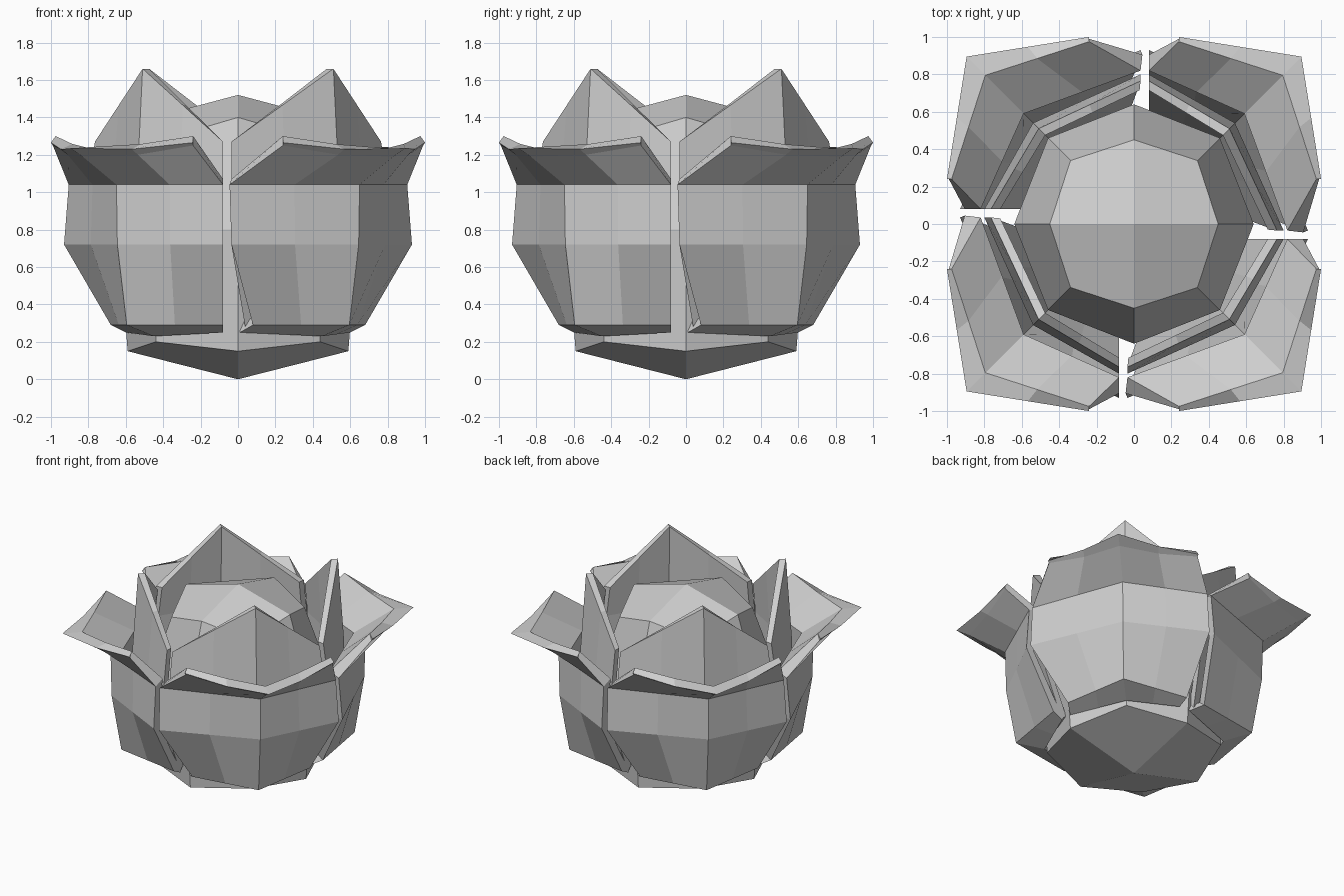
import bpy, bmesh, math
from mathutils import Matrix, Vector

if "Cube" in bpy.data.objects:
    bpy.data.objects.remove(bpy.data.objects["Cube"])

grey = bpy.data.materials.new("plain grey")
grey.diffuse_color = (0.62, 0.62, 0.62, 1)
grey.use_nodes = True
grey.node_tree.nodes["Principled BSDF"].inputs["Base Color"].default_value = grey.diffuse_color


def add_object(name, bm):
    mesh = bpy.data.meshes.new(name)
    bm.to_mesh(mesh)
    bm.free()
    mesh.materials.append(grey)
    ob = bpy.data.objects.new(name, mesh)
    bpy.context.collection.objects.link(ob)


def petal_row(x, y, z, mid, mid_z, sag=0.0):
    """Five points across a petal, from its left end round its middle ridge."""
    left = Vector((x, y, z))
    middle = Vector((mid, -mid, mid_z))
    right = Vector((-y, min(-x, -0.08), z))
    drop = Vector((0, 0, sag))
    return (left, (left + middle) / 2 - drop, middle,
            (middle + right) / 2 - drop, right)


def petal(name, rows, turn):
    """Closed shell: rows run up the outside and back down the inside."""
    bm = bmesh.new()
    grid = [[bm.verts.new(p) for p in petal_row(*row)] for row in rows]
    n = len(grid)
    for k in range(n):
        low, high = grid[k], grid[(k + 1) % n]
        for i in range(4):
            bm.faces.new((low[i], low[i + 1], high[i + 1], high[i]))
    # End caps join each outside row to the inside row behind it
    for side in (0, 4):
        for k in range((n - 1) // 2):
            loop = [k, k + 1, n - 2 - k, n - 1 - k]
            loop = list(dict.fromkeys(loop))
            bm.faces.new([grid[j][side] for j in loop])
    bmesh.ops.recalc_face_normals(bm, faces=bm.faces[:])
    bm.transform(Matrix.Rotation(turn, 4, 'Z'))
    add_object(name, bm)


# Central bud: a cube with 2 x 2 faces per side, rounded by ring
bm = bmesh.new()
bmesh.ops.create_cube(bm, size=2)
bmesh.ops.subdivide_edges(bm, edges=bm.edges[:], cuts=1, use_grid_fill=True)
# level: (pole z, axis radius, axis z, corner radius, corner z)
levels = {1: (1.52, 0.45, 1.40, 0.48, 1.30),
          0: (0.80, 0.64, 0.80, 0.65, 0.80),
          -1: (0.0, 0.59, 0.15, 0.62, 0.20)}
for v in bm.verts:
    x, y, level = (round(c) for c in v.co)
    pole_z, axis_r, axis_z, corner_r, corner_z = levels[level]
    if x and y:
        r = corner_r / math.sqrt(2)
        v.co = (x * r, y * r, corner_z)
    elif x or y:
        v.co = (x * axis_r, y * axis_r, axis_z)
    else:
        v.co = (0, 0, pole_z)
add_object("bud", bm)

# Rows: left end x, y, z, middle distance, middle z, sag between them
outer_rows = [
    (0.01, -0.60, 0.25, 0.45, 0.23),
    (0.08, -0.68, 0.29, 0.595, 0.29),
    (-0.035, -0.93, 0.72, 0.645, 0.72),
    (-0.045, -0.905, 1.04, 0.65, 1.04),
    (0.24, -0.99, 1.25, 0.83, 1.19, 0.02),     # underside of the lip
    (0.24, -1.00, 1.265, 0.895, 1.235, 0.02),  # rim
    (0.24, -0.975, 1.30, 0.795, 1.235, 0.01),  # top of the lip
    (-0.035, -0.82, 1.07, 0.59, 1.07),
    (-0.03, -0.865, 0.72, 0.59, 0.72),
    (0.08, -0.63, 0.33, 0.54, 0.33),
    (0.01, -0.57, 0.30, 0.45, 0.29),
]
inner_rows = [
    (0.04, -0.61, 0.27, 0.46, 0.27),
    (-0.035, -0.80, 0.72, 0.54, 0.72),
    (-0.035, -0.80, 1.04, 0.54, 1.04),
    (-0.035, -0.765, 1.27, 0.51, 1.66),
    (-0.03, -0.715, 1.27, 0.475, 1.66),
    (-0.03, -0.745, 1.04, 0.495, 1.04),
    (-0.03, -0.745, 0.72, 0.495, 0.72),
    (0.04, -0.56, 0.29, 0.42, 0.29),
]
for i in range(4):
    petal(f"outer_petal_{i + 1}", outer_rows, i * math.pi / 2)
    petal(f"inner_petal_{i + 1}", inner_rows, i * math.pi / 2)
